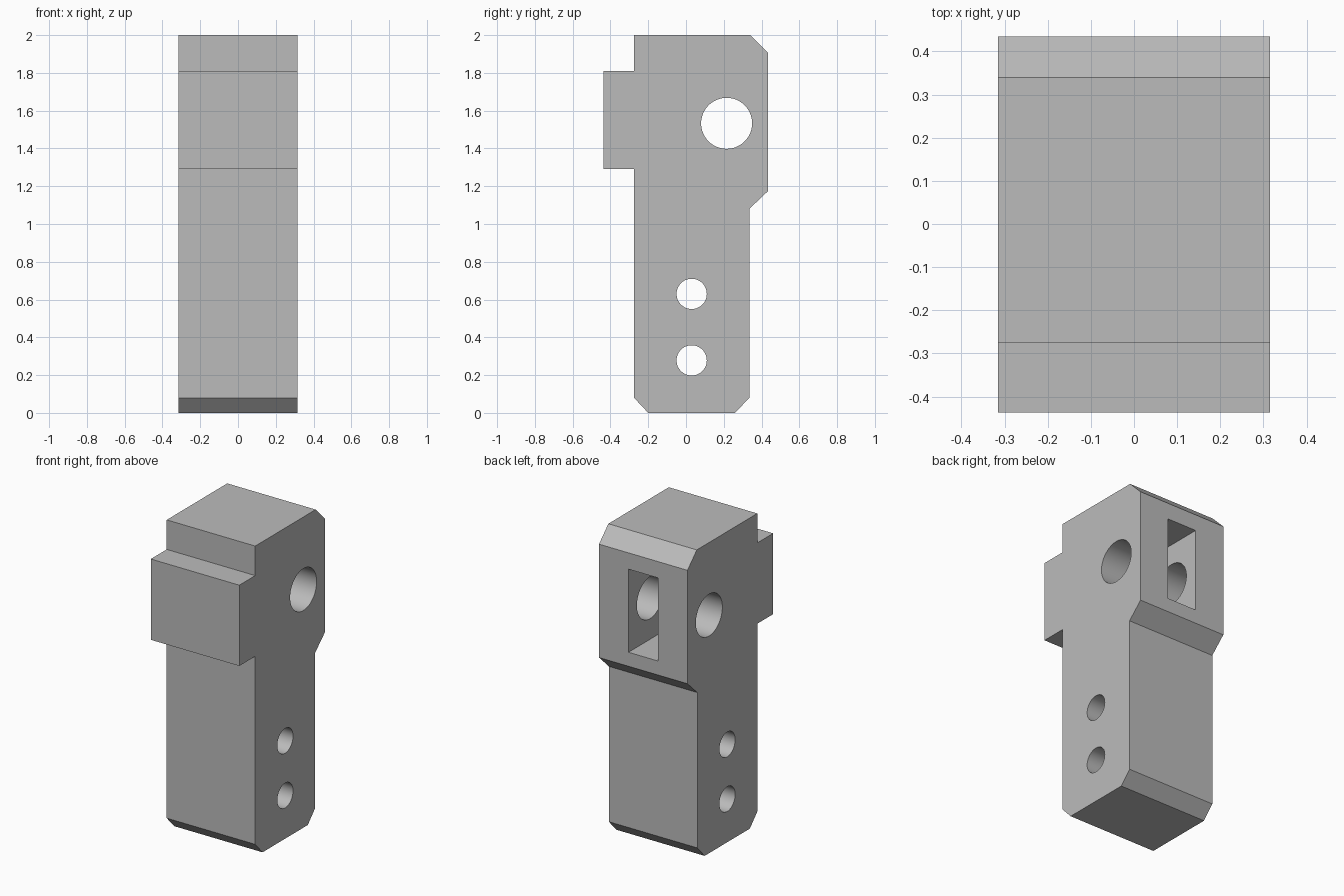
import bpy
import bmesh
import math

old = bpy.data.objects.get("Cube")
if old:
    bpy.data.objects.remove(old, do_unlink=True)

HALF_WIDTH = 0.315

grey = bpy.data.materials.new("plain_grey")
grey.use_nodes = True
colour = (0.5, 0.5, 0.5, 1)
grey.diffuse_color = colour
grey.node_tree.nodes["Principled BSDF"].inputs["Base Color"].default_value = colour


def prism(name, outline, half_width):
    """Extrude a (y, z) outline symmetrically along x."""
    bm = bmesh.new()
    face = bm.faces.new([bm.verts.new((-half_width, y, z)) for y, z in outline])
    side = bmesh.ops.extrude_face_region(bm, geom=[face])
    verts = [v for v in side["geom"] if isinstance(v, bmesh.types.BMVert)]
    bmesh.ops.translate(bm, verts=verts, vec=(2 * half_width, 0, 0))
    bmesh.ops.recalc_face_normals(bm, faces=bm.faces)
    mesh = bpy.data.meshes.new(name)
    bm.to_mesh(mesh)
    bm.free()
    mesh.materials.append(grey)
    obj = bpy.data.objects.new(name, mesh)
    bpy.context.collection.objects.link(obj)
    return obj


def circle(y, z, radius, sides=64):
    steps = [2 * math.pi * i / sides for i in range(sides)]
    return [(y + radius * math.cos(a), z + radius * math.sin(a)) for a in steps]


def cut(target, cutter):
    cutter.hide_render = True
    mod = target.modifiers.new(cutter.name, "BOOLEAN")
    mod.operation = "DIFFERENCE"
    mod.solver = "EXACT"
    mod.object = cutter
    bpy.context.view_layer.objects.active = target
    bpy.ops.object.modifier_apply(modifier=mod.name)
    bpy.data.objects.remove(cutter, do_unlink=True)


# Body with chamfered foot, wider head and front tab
body = prism("bracket_body", [
    (-0.2, 0), (0.26, 0), (0.335, 0.08), (0.335, 1.08),
    (0.435, 1.175), (0.435, 1.905), (0.34, 2), (-0.275, 2),
    (-0.275, 1.81), (-0.437, 1.81), (-0.437, 1.29), (-0.275, 1.29),
    (-0.275, 0.08)], HALF_WIDTH)

# Slot in the back of the head
slot = [(-0.055, 1.265), (0.6, 1.265), (0.6, 1.8), (-0.055, 1.8)]
cut(body, prism("back_slot", slot, HALF_WIDTH / 3))

# Axle hole across the slot, and two bolt holes below
for name, y, z, radius in (("axle_hole", 0.215, 1.533, 0.135),
                           ("upper_bolt_hole", 0.03, 0.63, 0.08),
                           ("lower_bolt_hole", 0.03, 0.278, 0.08)):
    cut(body, prism(name, circle(y, z, radius), HALF_WIDTH + 0.1))

# Round hole walls with sharp edges elsewhere
bpy.ops.object.select_all(action="DESELECT")
body.select_set(True)
bpy.context.view_layer.objects.active = body
bpy.ops.object.shade_smooth_by_angle(angle=math.radians(30))
